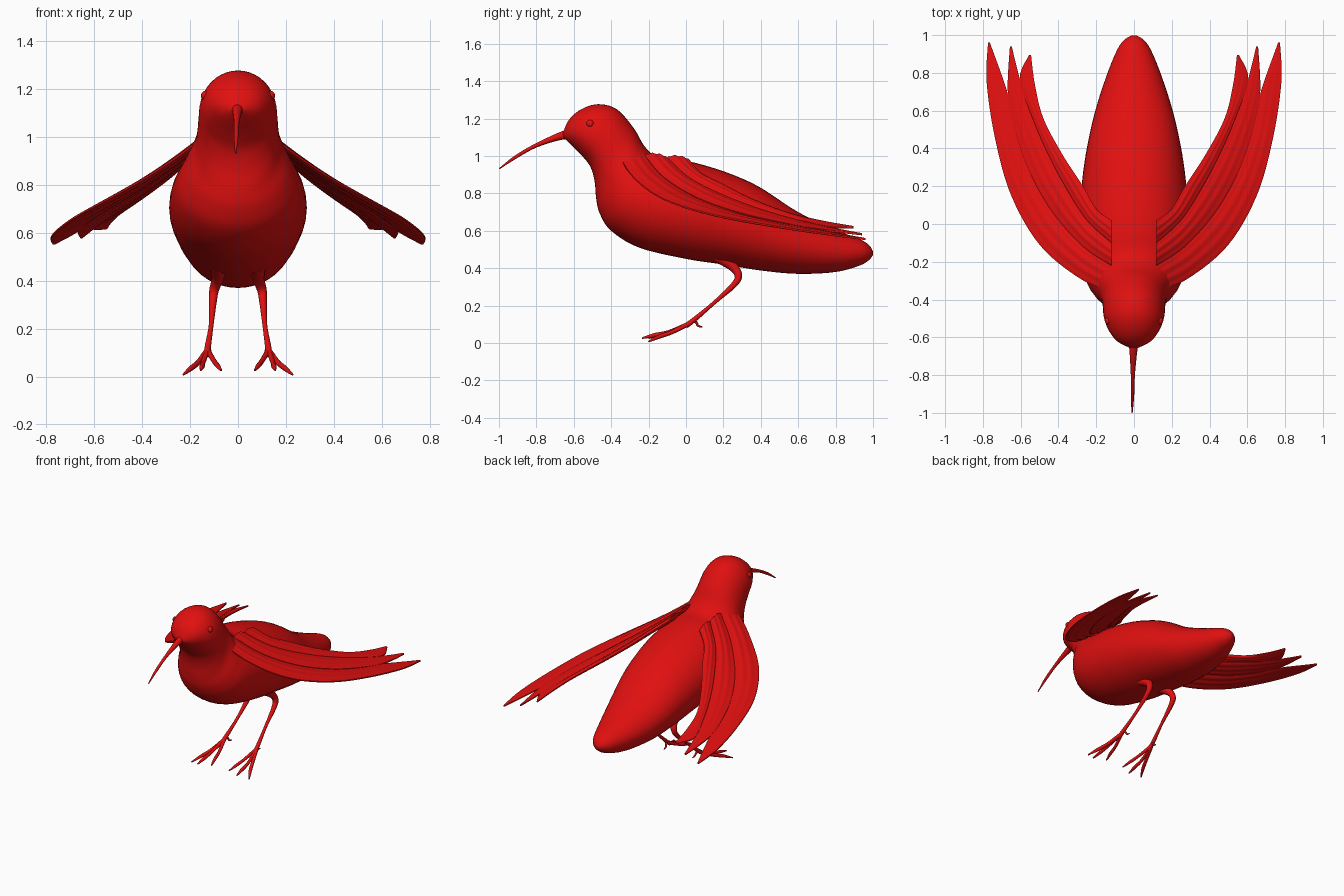
import bpy, bmesh, math
from mathutils import Vector

if "Cube" in bpy.data.objects:
    bpy.data.objects.remove(bpy.data.objects["Cube"])

red = bpy.data.materials.new("plumage red")
red.use_nodes = True
red.diffuse_color = (0.75, 0.005, 0.005, 1)
red.node_tree.nodes["Principled BSDF"].inputs["Base Color"].default_value = red.diffuse_color


def spline(points, steps):
    """Smooth curve through points of any dimension."""
    pts = [Vector(p) for p in points]
    out = []
    for i in range(len(pts) - 1):
        a, b, c, d = pts[max(i - 1, 0)], pts[i], pts[i + 1], pts[min(i + 2, len(pts) - 1)]
        for k in range(steps):
            t = k / steps
            out.append(0.5 * (2 * b + (c - a) * t + (2 * a - 5 * b + 4 * c - d) * t * t
                              + (3 * b - a - 3 * c + d) * t ** 3))
    return out + [pts[-1]]


def finish(name, bm):
    bmesh.ops.recalc_face_normals(bm, faces=bm.faces)
    mesh = bpy.data.meshes.new(name)
    bm.to_mesh(mesh)
    bm.free()
    mesh.materials.append(red)
    ob = bpy.data.objects.new(name, mesh)
    bpy.context.collection.objects.link(ob)
    bpy.ops.object.select_all(action='DESELECT')
    ob.select_set(True)
    bpy.context.view_layer.objects.active = ob
    bpy.ops.object.shade_smooth_by_angle(angle=math.radians(50))
    return ob


def loft(name, rings):
    """Skin closed rings and cap both ends."""
    bm = bmesh.new()
    loops = [[bm.verts.new(p) for p in ring] for ring in rings]
    n = len(loops[0])
    for a, b in zip(loops, loops[1:]):
        for i in range(n):
            j = (i + 1) % n
            bm.faces.new((a[i], a[j], b[j], b[i]))
    bm.faces.new(loops[0])
    bm.faces.new(loops[-1])
    return finish(name, bm)


def tube(name, points, sides=12):
    """Round tapering limb; each point is x, y, z, radius."""
    path = spline([Vector(p) for p in points], 5)
    rings = []
    for i, p in enumerate(path):
        along = (path[min(i + 1, len(path) - 1)] - path[max(i - 1, 0)]).to_3d().normalized()
        u = along.cross(Vector((1, 0, 0))).normalized()
        v = along.cross(u)
        rings.append([p.to_3d() + p[3] * (u * math.cos(a) + v * math.sin(a))
                      for a in (math.tau * k / sides for k in range(sides))])
    return loft(name, rings)


# Head and body: crown y, z, then throat y, z
crown_throat = [
    (-.658, 1.125, -.655, 1.1), (-.625, 1.195, -.615, 1.06), (-.56, 1.25, -.555, 1.0),
    (-.47, 1.277, -.51, .94), (-.37, 1.25, -.488, .86), (-.28, 1.15, -.48, .77),
    (-.22, 1.05, -.46, .69), (-.15, .995, -.4, .6), (-.03, .98, -.25, .51),
    (.1, .95, 0, .45), (.25, .9, .2, .42), (.4, .83, .4, .388), (.6, .7, .6, .37),
    (.8, .605, .8, .38), (.93, .555, .93, .415), (.98, .522, .98, .445), (.999, .49, .999, .47)]
half_widths = [.02, .09, .137, .16, .166, .178, .22, .258, .28, .287, .275, .25,
               .205, .14, .085, .045, .01]
rings = []
for (ty, tz, by, bz), (w, _) in zip(spline(crown_throat, 5), spline([(w, 0) for w in half_widths], 5)):
    ring = []
    for k in range(40):
        a = math.tau * k / 40
        m = (1 + math.cos(a)) / 2
        ring.append((w * math.sin(a), by + (ty - by) * m, bz + (tz - bz) * m))
    rings.append(ring)
loft("head_and_body", rings)

# Long drooping beak
tube("beak", [(0, -.6, 1.11, .034), (-.003, -.66, 1.11, .022), (-.006, -.8, 1.057, .011),
              (-.008, -.91, .995, .009), (-.01, -.998, .932, .003)])


# Wings: three long blades between four flowing feather lines
def wing_height(x, y):
    return .91 - .555 * (x - .2) + .505 * (x - .2) * (x - .47) - .13 * y


feather_lines = [
    [(.13, -.36), (.3, -.28), (.5, -.11), (.65, .15), (.735, .45), (.78, .75)],
    [(.12, -.22), (.27, -.12), (.43, .06), (.55, .27), (.625, .48), (.668, .69)],
    [(.12, -.1), (.25, .02), (.36, .19), (.46, .38), (.545, .58), (.605, .77)],
    [(.12, .02), (.2, .08), (.27, .2), (.38, .37), (.48, .56), (.525, .74)]]
feather_tips = [(.768, .96), (.652, .94), (.55, .895)]
feather_names = ["outer", "middle", "inner"]


def blade(name, lead, trail, tip, side, lift):
    tip = Vector(tip)
    near, far = (spline(line + [tip + Vector((d, 0))], 6) for line, d in ((lead, .005), (trail, -.005)))
    across = 14
    rings = []
    for i, (p, q) in enumerate(zip(near, far)):
        t = i / (len(near) - 1)
        thick = .022 * (1 - t) + .003
        top, bottom = [], []
        for k in range(across + 1):
            u = k / across
            x, y = p.lerp(q, u)
            z = wing_height(x, y) + lift
            ridge = .003 * (1 - t) * math.cos(6 * math.pi * u)
            arch = math.sin(math.pi * u)
            top.append((side * x, y, z + .004 + thick * arch ** .5 * .7 + ridge))
            bottom.append((side * x, y, z - .004 - thick * arch ** .5 * .4 + ridge))
        rings.append(top + bottom[::-1])
    loft(name, rings)


for side, label in ((1, "left"), (-1, "right")):
    for i, tip in enumerate(feather_tips):
        blade(f"{label}_{feather_names[i]}_wing_feathers", feather_lines[i],
              feather_lines[i + 1], tip, side, .003 * i)

    # Eye
    bm = bmesh.new()
    bmesh.ops.create_uvsphere(bm, u_segments=16, v_segments=10, radius=.021)
    bmesh.ops.translate(bm, verts=bm.verts, vec=(side * .134, -.512, 1.172))
    finish(f"{label}_eye", bm)

    # Leg and toes
    limbs = {
        "leg": [(.08, .17, .47, .04), (.085, .25, .41, .026), (.1, .28, .36, .02),
                (.105, .255, .31, .016), (.112, .15, .215, .01), (.125, .05, .13, .013),
                (.13, .0, .092, .014)],
        "outer_toe": [(.128, .03, .11, .012), (.165, -.07, .06, .011), (.195, -.14, .035, .011),
                      (.228, -.2, .008, .004)],
        "middle_toe": [(.128, .03, .11, .012), (.145, -.09, .06, .01), (.15, -.17, .042, .011),
                       (.155, -.235, .026, .004)],
        "inner_toe": [(.128, .03, .11, .012), (.1, -.07, .065, .01), (.085, -.14, .045, .01),
                      (.07, -.2, .026, .004)],
        "back_toe": [(.126, .04, .125, .01), (.118, .056, .108, .007), (.115, .065, .092, .006),
                     (.113, .088, .086, .003)]}
    for part, points in limbs.items():
        tube(f"{label}_{part}", [(side * x, y, z, r) for x, y, z, r in points])
